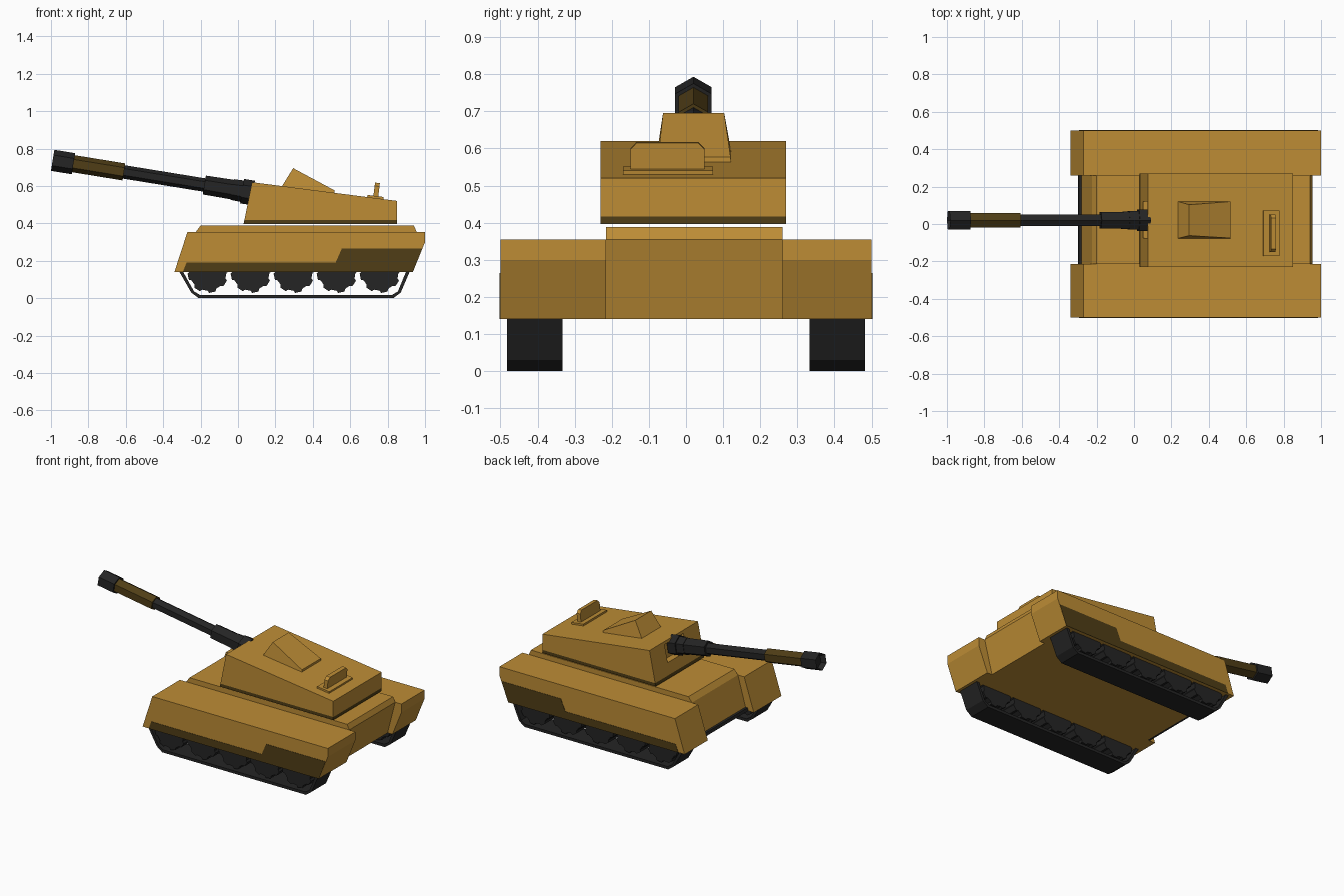
import bpy, bmesh, math
from mathutils import Vector, Matrix

if "Cube" in bpy.data.objects:
    bpy.data.objects.remove(bpy.data.objects["Cube"])


def material(name, rgb):
    m = bpy.data.materials.new(name)
    m.diffuse_color = (*rgb, 1)
    m.use_nodes = True
    m.node_tree.nodes["Principled BSDF"].inputs["Base Color"].default_value = m.diffuse_color
    return m


OCHRE = material("ochre paint", (0.51, 0.265, 0.036))
OLIVE = material("dark olive paint", (0.08, 0.048, 0.008))
BLACK = material("black metal", (0.018, 0.018, 0.018))


def finish(name, bm, *mats):
    bmesh.ops.recalc_face_normals(bm, faces=bm.faces)
    me = bpy.data.meshes.new(name)
    bm.to_mesh(me)
    bm.free()
    for m in mats:
        me.materials.append(m)
    ob = bpy.data.objects.new(name, me)
    bpy.context.collection.objects.link(ob)
    return ob


def add_prism(bm, pts, y0, y1):
    """Extrude an (x, z) outline from y0 to y1."""
    face = bm.faces.new([bm.verts.new((x, y0, z)) for x, z in pts])
    out = bmesh.ops.extrude_face_region(bm, geom=[face])
    vs = [v for v in out["geom"] if isinstance(v, bmesh.types.BMVert)]
    bmesh.ops.translate(bm, verts=vs, vec=(0, y1 - y0, 0))


def prism(name, pts, y0, y1, mat):
    bm = bmesh.new()
    add_prism(bm, pts, y0, y1)
    return finish(name, bm, mat)


# Central hull
prism("hull", [(-0.285, 0.14), (-0.225, 0.355), (-0.20, 0.388), (0.94, 0.388),
               (0.955, 0.355), (0.90, 0.14)], -0.215, 0.26, OCHRE)
prism("nose_strip", [(-0.30, 0.141), (-0.295, 0.16), (-0.278, 0.16), (-0.284, 0.141)],
      -0.215, 0.26, BLACK)

# Side sponsons with painted skirts
pod = [(-0.34, 0.14), (-0.27, 0.355), (1.0, 0.355), (1.0, 0.30), (0.935, 0.14)]
patch = [(-0.295, 0.14), (-0.275, 0.19), (0.522, 0.19), (0.555, 0.265),
         (0.984, 0.265), (0.935, 0.14)]
for side, y0, y1, outer in (("right", -0.50, -0.215, -0.50), ("left", 0.26, 0.50, 0.50)):
    prism(side + "_sponson", pod, y0, y1, OCHRE)
    s = math.copysign(1, outer)
    prism(side + "_skirt_paint", patch, outer - s * 0.001, outer + s * 0.002, OLIVE)

# Tracks: thin open belt whose ends run up into the sponson
belt = [(-0.33, 0.17), (-0.25, 0.03), (-0.21, 0.0), (0.83, 0.0), (0.87, 0.03), (0.93, 0.17),
        (0.91, 0.17), (0.855, 0.036), (0.825, 0.018), (-0.205, 0.018), (-0.235, 0.036),
        (-0.31, 0.17)]
# Toothed road wheel outline
wheel = []
for i in range(8):
    for d, r in ((-14, 0.098), (-9, 0.11), (9, 0.11), (14, 0.098)):
        a = math.radians(45 * i + d + 12)
        wheel.append((r * math.cos(a), r * math.sin(a)))
for side, y in (("right", -0.408), ("left", 0.408)):
    prism(side + "_track_belt", belt, y - 0.075, y + 0.075, BLACK)
    bm = bmesh.new()
    for i in range(5):
        cx = -0.16 + 0.23 * i
        add_prism(bm, [(cx + x, 0.138 + z) for x, z in wheel], y - 0.068, y + 0.068)
    finish(side + "_road_wheels", bm, BLACK)

# Turret with a dark lower band
bm = bmesh.new()
add_prism(bm, [(0.03, 0.397), (0.075, 0.62), (0.85, 0.52), (0.85, 0.397)], -0.23, 0.27)
bmesh.ops.bisect_plane(bm, geom=bm.verts[:] + bm.edges[:] + bm.faces[:],
                       plane_co=(0, 0, 0.417), plane_no=(0, 0, 1))
for f in bm.faces:
    z = f.calc_center_median().z
    f.material_index = 1 if 0.398 < z < 0.417 else 0
turret = finish("turret", bm, OCHRE, OLIVE)

# Recess in the turret front for the gun mount
cutter = prism("recess_cutter", [(-0.1, 0.49), (0.09, 0.49), (0.09, 0.602), (-0.1, 0.602)],
               -0.075, 0.12, OCHRE)
cutter.hide_render = True
cutter.hide_set(True)
cut = turret.modifiers.new("gun recess", "BOOLEAN")
cut.operation, cut.solver, cut.object = "DIFFERENCE", "EXACT", cutter

# Wedge hatch on the turret roof
bm = bmesh.new()


def row(x, z, a, b):
    return [bm.verts.new((x, a, z)), bm.verts.new((x, b, z))]


f0, f1 = row(0.23, 0.59, -0.078, 0.122)
t0, t1 = row(0.295, 0.695, -0.062, 0.103)
r0, r1 = row(0.515, 0.577, -0.075, 0.12)
b0, b1 = row(0.515, 0.555, -0.078, 0.122)
for vs in ((f0, f1, t1, t0), (t0, t1, r1, r0), (r0, r1, b1, b0), (f0, b0, b1, f1),
           (f0, t0, r0, b0), (f1, b1, r1, t1)):
    bm.faces.new(vs)
finish("roof_wedge", bm, OCHRE)

# Rear sight: base plate and upright with clipped top corners
prism("sight_base", [(0.69, 0.535), (0.692, 0.552), (0.779, 0.541), (0.777, 0.524)],
      -0.17, 0.073, OCHRE)
bm = bmesh.new()
outline = [(-0.15, 0.53), (0.05, 0.53), (0.05, 0.60), (0.033, 0.618), (-0.133, 0.618),
           (-0.15, 0.60)]
face = bm.faces.new([bm.verts.new((0.722 + (z - 0.53) * 0.12, y, z)) for y, z in outline])
out = bmesh.ops.extrude_face_region(bm, geom=[face])
bmesh.ops.translate(bm, vec=(0.026, 0, -0.003),
                    verts=[v for v in out["geom"] if isinstance(v, bmesh.types.BMVert)])
finish("sight_upright", bm, OCHRE)

# Gun: hexagonal sections along one raised axis
START, END = Vector((0.06, 0.02, 0.566)), Vector((-0.991, 0.02, 0.737))
AXIS = (END - START).normalized()
ROT = AXIS.to_track_quat("Z", "Y").to_matrix().to_4x4()


def gun_section(name, x0, x1, r0, r1, mat, bore=0):
    p0, p1 = (START + AXIS * ((x - START.x) / AXIS.x) for x in (x0, x1))
    bm = bmesh.new()
    m = Matrix.Translation((p0 + p1) / 2) @ ROT @ Matrix.Rotation(math.pi / 6, 4, "Z")
    bmesh.ops.create_cone(bm, cap_ends=True, segments=6, radius1=r0, radius2=r1,
                          depth=(p1 - p0).length, matrix=m)
    # Corner must point straight up
    top = max((v.co - p1 for v in bm.verts if (v.co - p1).length < r1 * 1.01),
              key=lambda c: c.z)
    if abs(top.y) > r1 * 0.1:
        bmesh.ops.rotate(bm, verts=bm.verts, cent=p0,
                         matrix=Matrix.Rotation(math.pi / 6, 3, AXIS))
    if bore:
        cap = max(bm.faces, key=lambda f: f.calc_center_median().dot(AXIS))
        bmesh.ops.inset_region(bm, faces=[cap], thickness=0.016)
        bmesh.ops.translate(bm, verts=cap.verts, vec=-AXIS * bore)
    finish(name, bm, mat)


gun_section("gun_mount", 0.08, 0.022, 0.066, 0.066, BLACK)
gun_section("gun_collar", 0.03, -0.03, 0.058, 0.056, BLACK)
gun_section("gun_sleeve", -0.02, -0.18, 0.053, 0.051, BLACK)
gun_section("gun_barrel", -0.17, -0.62, 0.036, 0.036, BLACK)
gun_section("gun_brown_tube", -0.61, -0.89, 0.046, 0.046, OLIVE)
gun_section("gun_muzzle", -0.88, -0.991, 0.057, 0.057, BLACK, bore=0.03)
